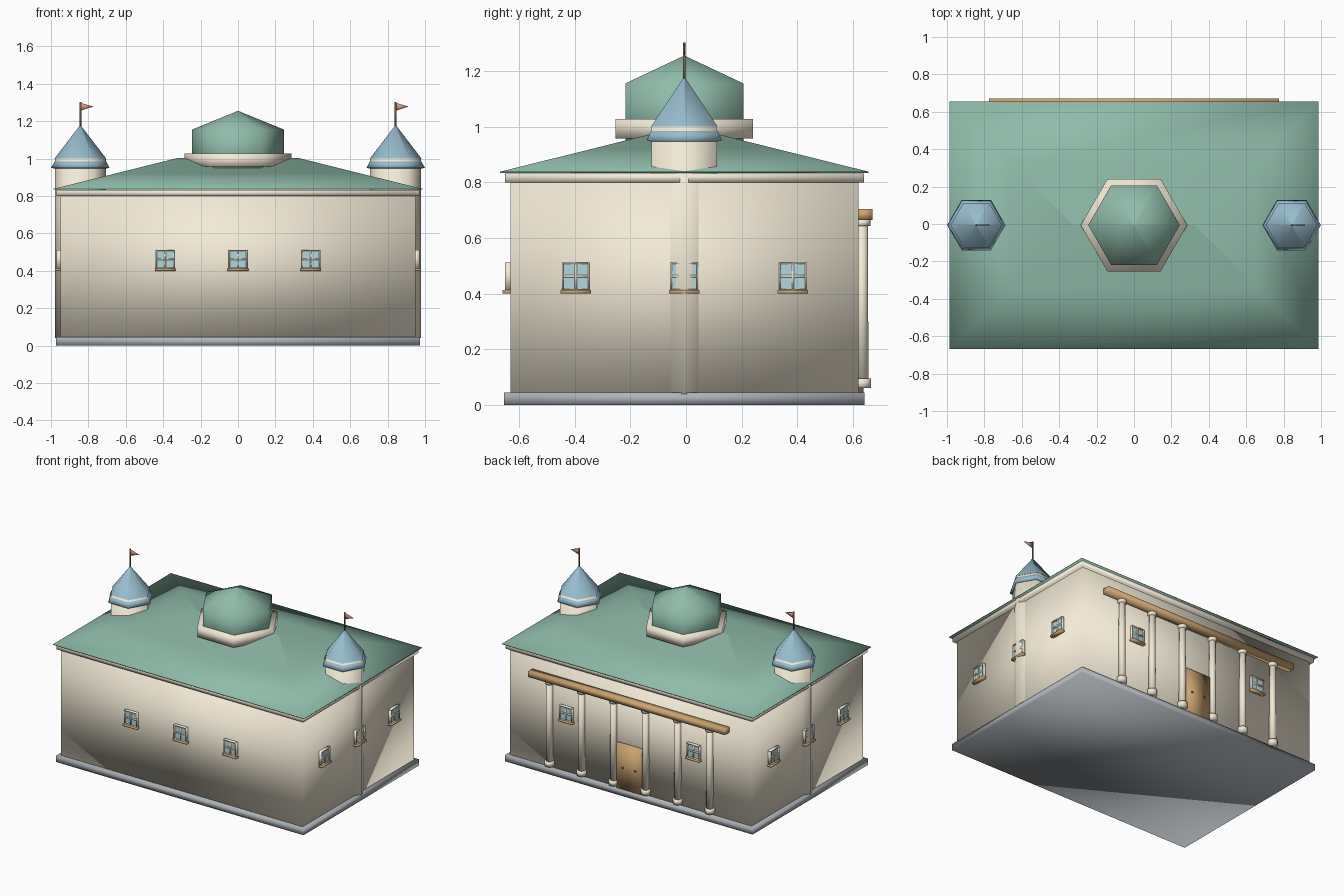
import bpy, bmesh, math
from mathutils import Vector, Matrix

if "Cube" in bpy.data.objects:
    bpy.data.objects.remove(bpy.data.objects["Cube"])

Y0 = -0.006  # building centre line


def mat(name, rgb):
    m = bpy.data.materials.new(name)
    m.diffuse_color = [(c / 255) ** 2.2 for c in rgb] + [1]
    m.use_nodes = True
    m.node_tree.nodes["Principled BSDF"].inputs["Base Color"].default_value = m.diffuse_color
    return m


CREAM = mat("cream", (243, 234, 214))
GREEN = mat("green", (142, 186, 168))
BLUE = mat("blue", (150, 187, 204))
BROWN = mat("brown", (203, 163, 114))
DARK = mat("dark_brown", (135, 104, 78))
STONE = mat("stone", (172, 178, 183))
GLASS = mat("glass", (178, 214, 220))
FLAG = mat("flag", (205, 150, 130))


def finish(name, bm, material, smooth=180):
    """The whole model is softly shaded: normals blend even over hard corners."""
    bmesh.ops.recalc_face_normals(bm, faces=bm.faces)
    me = bpy.data.meshes.new(name)
    bm.to_mesh(me)
    bm.free()
    ob = bpy.data.objects.new(name, me)
    bpy.context.collection.objects.link(ob)
    me.materials.append(material)
    bpy.ops.object.select_all(action='DESELECT')
    ob.select_set(True)
    bpy.context.view_layer.objects.active = ob
    if smooth == 180:
        bpy.ops.object.shade_smooth()
    elif smooth:
        bpy.ops.object.shade_smooth_by_angle(angle=math.radians(smooth))
    return ob


def loft(name, rings, material, smooth=180):
    """Skin a stack of equal-length point rings and cap both ends."""
    bm = bmesh.new()
    vs = [[bm.verts.new(p) for p in r] for r in rings]
    n = len(vs[0])
    for a, b in zip(vs, vs[1:]):
        for i in range(n):
            j = (i + 1) % n
            bm.faces.new((a[i], a[j], b[j], b[i]))
    bm.faces.new(vs[0])
    bm.faces.new(vs[-1])
    bmesh.ops.remove_doubles(bm, verts=bm.verts, dist=1e-5)
    return finish(name, bm, material, smooth)


def lathe(name, x, y, profile, sides, material, smooth=180):
    ang = [2 * math.pi * i / sides for i in range(sides)]
    rings = [[(x + max(r, 3e-4) * math.cos(a), y + max(r, 3e-4) * math.sin(a), z)
              for a in ang] for r, z in profile]
    return loft(name, rings, material, smooth)


def rect(hx, hy, z):
    return [(-hx, Y0 - hy, z), (hx, Y0 - hy, z), (hx, Y0 + hy, z), (-hx, Y0 + hy, z)]


def box(name, lo, hi, material, m=Matrix(), smooth=180):
    bm = bmesh.new()
    lo, hi = Vector(lo), Vector(hi)
    bmesh.ops.create_cube(bm, size=1)
    for v in bm.verts:
        v.co = m @ Vector([(a + b) / 2 + c * (b - a) for a, b, c in zip(lo, hi, v.co)])
    return finish(name, bm, material, smooth)


# main block
loft("plinth", [rect(.973, .648, 0), rect(.973, .648, .045)], STONE)
loft("walls", [rect(.95, .625, .04), rect(.95, .625, .81)], CREAM)
loft("cornice", [rect(.97, .645, .80), rect(.97, .645, .832)], CREAM)

# hip roof with a mid-slope loop
loft("hip_roof", [rect(.987, .662, .834), rect(.987, .662, .838),
                  rect(.655, .331, .92), rect(.324, .0004, 1.003)], GREEN)

# central hexagonal dome
lathe("dome_ring", 0, Y0, [(.285, .958), (.285, 1.027)], 6, CREAM)
lathe("dome", 0, Y0, [(.245, .92), (.245, 1.155), (0, 1.255)], 6, GREEN)

# corner-on hexagonal towers sunk into the end walls
for side in (-1, 1):
    x = side * .843
    lathe("tower", x, Y0, [(.136, .04), (.136, 1.0)], 6, CREAM)
    lathe("tower_skirt", x, Y0, [(.13, .945), (.156, .95), (.138, .985), (.13, .985)], 6, BLUE)
    lathe("tower_spire", x, Y0, [(.138, 1.0), (0, 1.18)], 6, BLUE, 65)
    lathe("flag_pole", x, Y0, [(.005, 1.16), (.005, 1.303)], 8, DARK)
    tri = ((0, 1.255), (0, 1.298), (.07, 1.278))
    loft("flag", [[(x + px, Y0 + d, pz) for px, pz in tri] for d in (-.002, .002)], FLAG)


# windows, modelled facing -y at the origin then turned onto each wall
def window(m):
    box("window_glass", (-.045, -.012, .415), (.045, .01, .507), GLASS, m, 0)
    for s in (-1, 1):
        box("window_jamb", (s * .047 - .003, -.02, .41), (s * .047 + .003, .01, .512), CREAM, m)
    for z in (.414, .509):
        box("window_rail", (-.05, -.02, z - .003), (.05, .01, z + .003), CREAM, m)
    box("window_mullion", (-.004, -.017, .41), (.004, 0, .51), CREAM, m)
    box("window_transom", (-.046, -.017, .458), (.046, 0, .466), CREAM, m)
    box("window_sill", (-.055, -.028, .40), (.055, .01, .412), BROWN, m)


def wall(turns, dist, offset):
    return (Matrix.Translation((0, Y0, 0)) @ Matrix.Rotation(turns * math.pi / 2, 4, 'Z')
            @ Matrix.Translation((offset, -dist, 0)))


for o in (-.39, 0, .39):
    window(wall(0, .625, o))
    window(wall(1, .95, o))
    window(wall(3, .95, o))
for o in (-.5, .5):
    window(wall(2, .625, o))

# back door with two knobs
box("door", (-.1, .61, .03), (.1, .638, .365), BROWN)
for s in (-1, 1):
    bm = bmesh.new()
    bmesh.ops.create_uvsphere(bm, u_segments=10, v_segments=6, radius=.007,
                              matrix=Matrix.Translation((s * .05, .641, .2)))
    finish("door_knob", bm, DARK)

# colonnade along the back wall
box("colonnade_beam", (-.775, .61, .664), (.775, .67, .703), BROWN)
for i in range(6):
    x = -.63 + i * .252
    lathe("column", x, .632, [(.024, .06), (.021, .66)], 12, CREAM)
    lathe("column_base", x, .632, [(.033, .06), (.033, .095)], 12, CREAM)
    lathe("column_capital", x, .632, [(.03, .642), (.03, .666)], 12, CREAM)
